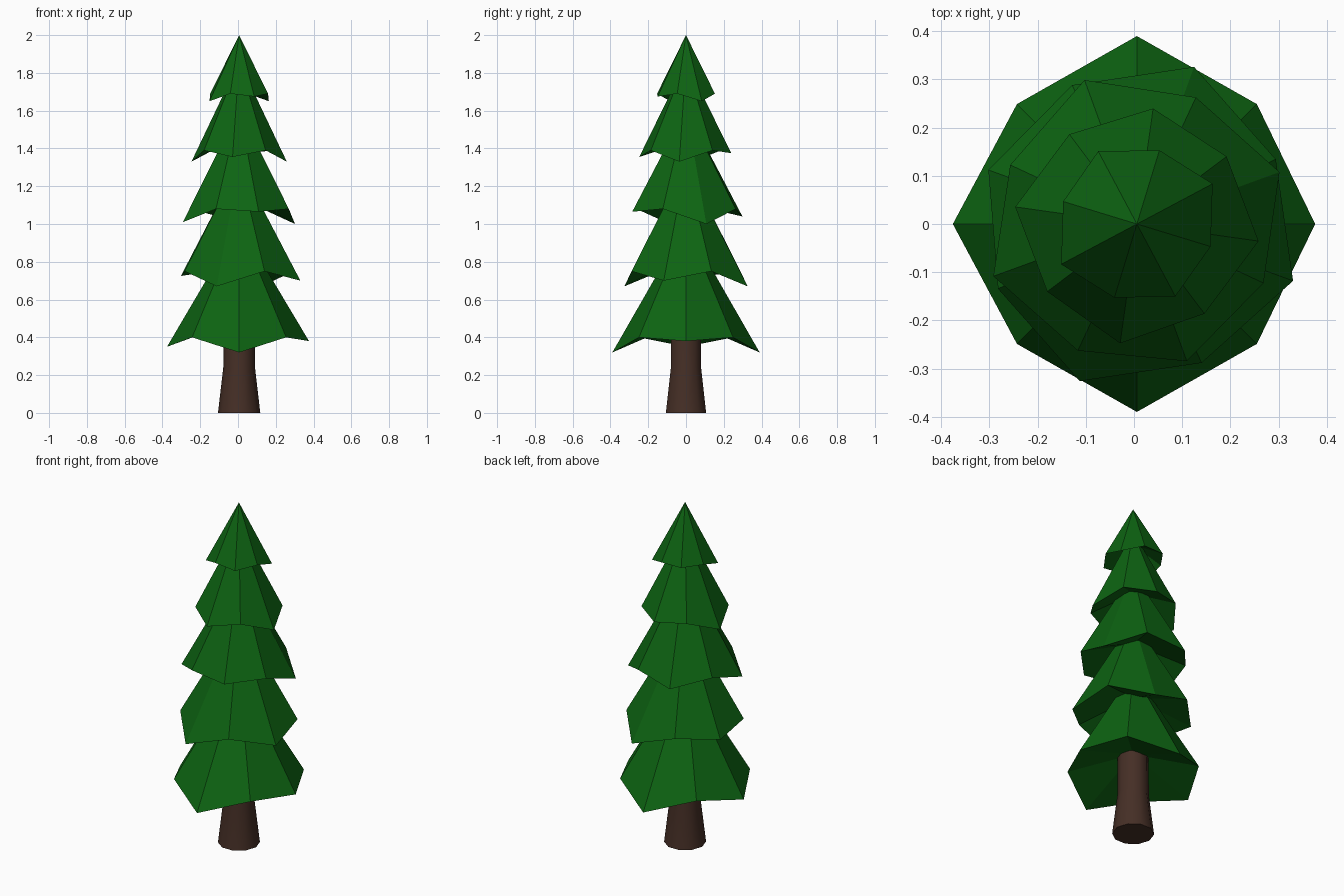
import bpy, bmesh
from math import sin, cos, radians, pi

if "Cube" in bpy.data.objects:
    bpy.data.objects.remove(bpy.data.objects["Cube"])

CX = 0.006  # trunk axis sits slightly off the bounding centre


def material(name, rgb):
    m = bpy.data.materials.new(name)
    m.diffuse_color = (*rgb, 1)
    m.use_nodes = True
    m.node_tree.nodes["Principled BSDF"].inputs["Base Color"].default_value = m.diffuse_color
    return m


green = material("needle green", (0.004, 0.127, 0.006))
brown = material("bark brown", (0.060, 0.028, 0.019))


def finish(bm, name, mat):
    bmesh.ops.recalc_face_normals(bm, faces=bm.faces)
    me = bpy.data.meshes.new(name)
    bm.to_mesh(me)
    bm.free()
    me.materials.append(mat)
    ob = bpy.data.objects.new(name, me)
    bpy.context.collection.objects.link(ob)
    return ob


# Foliage tier: pointed cone with drooping tips, hollowed underneath
def tier(name, rot, tips, r_high, z_high, apex):
    bm = bmesh.new()
    rim = []
    for i, (r, z) in enumerate(tips):
        for a, rr, zz in ((0, r, z), (45, r_high, z_high)):
            t = radians(rot + 90 * i + a)
            rim.append(bm.verts.new((CX + rr * cos(t), rr * sin(t), zz)))
    top = bm.verts.new((CX, 0, apex))
    under = bm.verts.new((CX, 0, z_high + 0.09))
    for a, b in zip(rim, rim[1:] + rim[:1]):
        bm.faces.new((a, b, top))
        bm.faces.new((b, a, under))
    finish(bm, name, green)


# rotation, (radius, height) of the four low tips, high tips, apex height
tiers = [
    (0, ((.37, .38), (.39, .32), (.382, .35), (.39, .32)), .352, .40, 1.00),
    (-20, ((.345, .70), (.347, .67), (.328, .725), (.347, .67)), .318, .75, 1.32),
    (20, ((.315, 1.00), (.318, 1.04), (.317, 1.01), (.303, 1.065)), .29, 1.08, 1.61),
    (-8, ((.255, 1.33), (.242, 1.375), (.255, 1.33), (.25, 1.355)), .233, 1.39, 1.86),
    (28, ((.178, 1.65), (.171, 1.69), (.178, 1.65), (.17, 1.675)), .16, 1.69, 2.00),
]
for n, t in enumerate(tiers, 1):
    tier(f"foliage_tier_{n}", *t)

# Trunk: flared foot, straight above
bm = bmesh.new()
SIDES = 10
rings = [[bm.verts.new((CX + r * cos(2 * pi * k / SIDES), r * sin(2 * pi * k / SIDES), z))
          for k in range(SIDES)]
         for r, z in ((.112, 0), (.084, .24), (.082, .52))]
for lo, hi in zip(rings, rings[1:]):
    for k in range(SIDES):
        j = (k + 1) % SIDES
        bm.faces.new((lo[k], lo[j], hi[j], hi[k]))
bm.faces.new(rings[0])
bm.faces.new(rings[-1])
trunk = finish(bm, "trunk", brown)
bpy.context.view_layer.objects.active = trunk
trunk.select_set(True)
bpy.ops.object.shade_smooth_by_angle(angle=radians(40))
